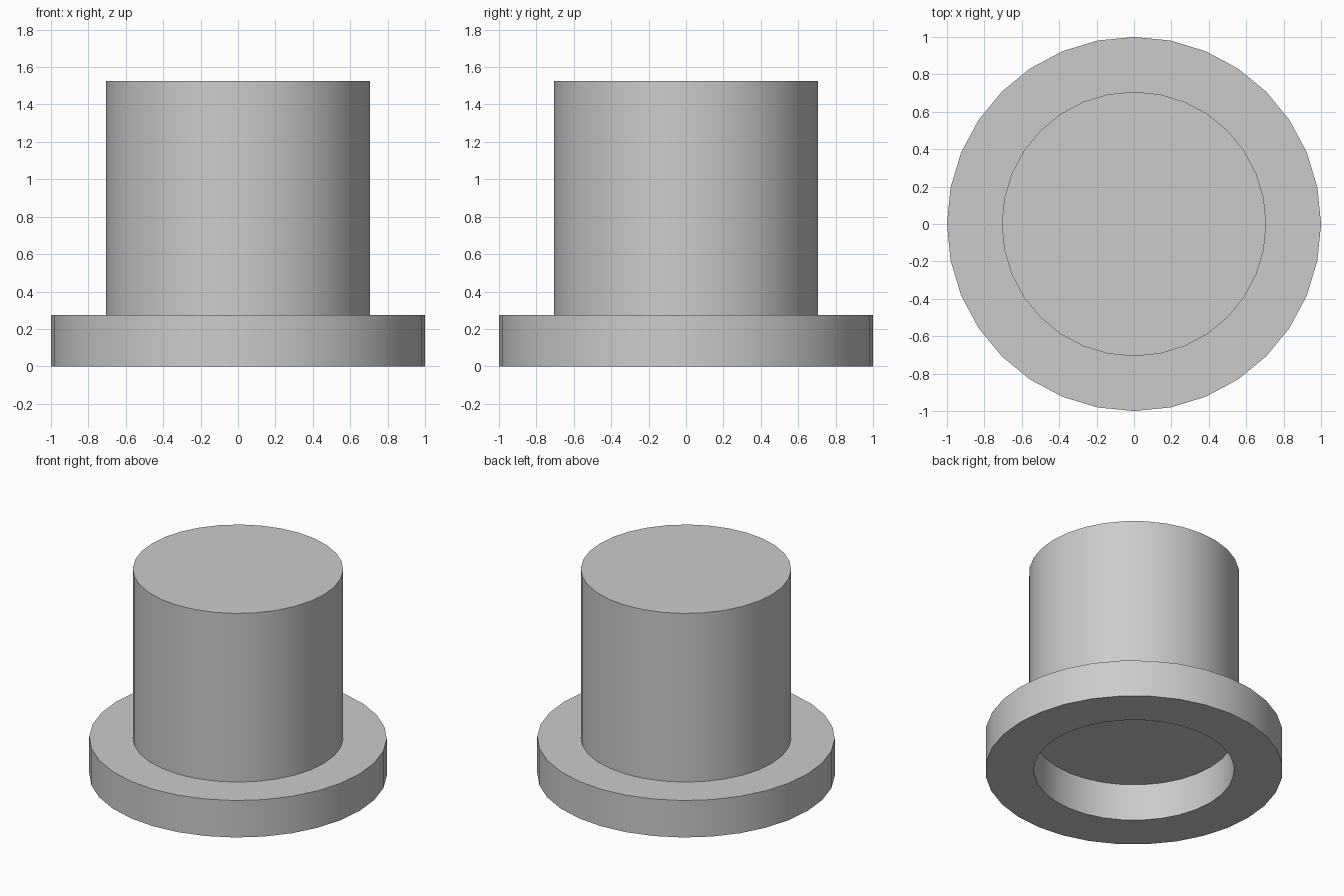
import bpy, bmesh, math

if "Cube" in bpy.data.objects:
    bpy.data.objects.remove(bpy.data.objects["Cube"])

SIDES = 32
FLANGE_TOP, CROWN_TOP = 0.274, 1.525
R_RECESS, R_CROWN, R_FLANGE = 0.674, 0.707, 1.0

grey = bpy.data.materials.new("plain_grey")
grey.diffuse_color = (0.6, 0.6, 0.6, 1)
grey.use_nodes = True
grey.node_tree.nodes["Principled BSDF"].inputs["Base Color"].default_value = grey.diffuse_color

bm = bmesh.new()


def ring(r, z):
    return [bm.verts.new((r * math.cos(2 * math.pi * i / SIDES),
                          r * math.sin(2 * math.pi * i / SIDES), z))
            for i in range(SIDES)]


# Turned profile: recess floor, recess wall, flange, crown
profile = [(R_RECESS, FLANGE_TOP), (R_RECESS, 0), (R_FLANGE, 0),
           (R_FLANGE, FLANGE_TOP), (R_CROWN, FLANGE_TOP), (R_CROWN, CROWN_TOP)]
rings = [ring(r, z) for r, z in profile]
for a, b in zip(rings, rings[1:]):
    for i in range(SIDES):
        j = (i + 1) % SIDES
        bm.faces.new((a[i], a[j], b[j], b[i]))

# Recess floor and crown top
bm.faces.new(rings[0][::-1])
bm.faces.new(rings[-1])
bmesh.ops.recalc_face_normals(bm, faces=bm.faces)

mesh = bpy.data.meshes.new("flanged_plug")
bm.to_mesh(mesh)
bm.free()
mesh.materials.append(grey)
plug = bpy.data.objects.new("flanged_plug", mesh)
bpy.context.collection.objects.link(plug)

# Smooth sides, crisp rims
bpy.context.view_layer.objects.active = plug
plug.select_set(True)
bpy.ops.object.shade_smooth_by_angle(angle=math.radians(30))
